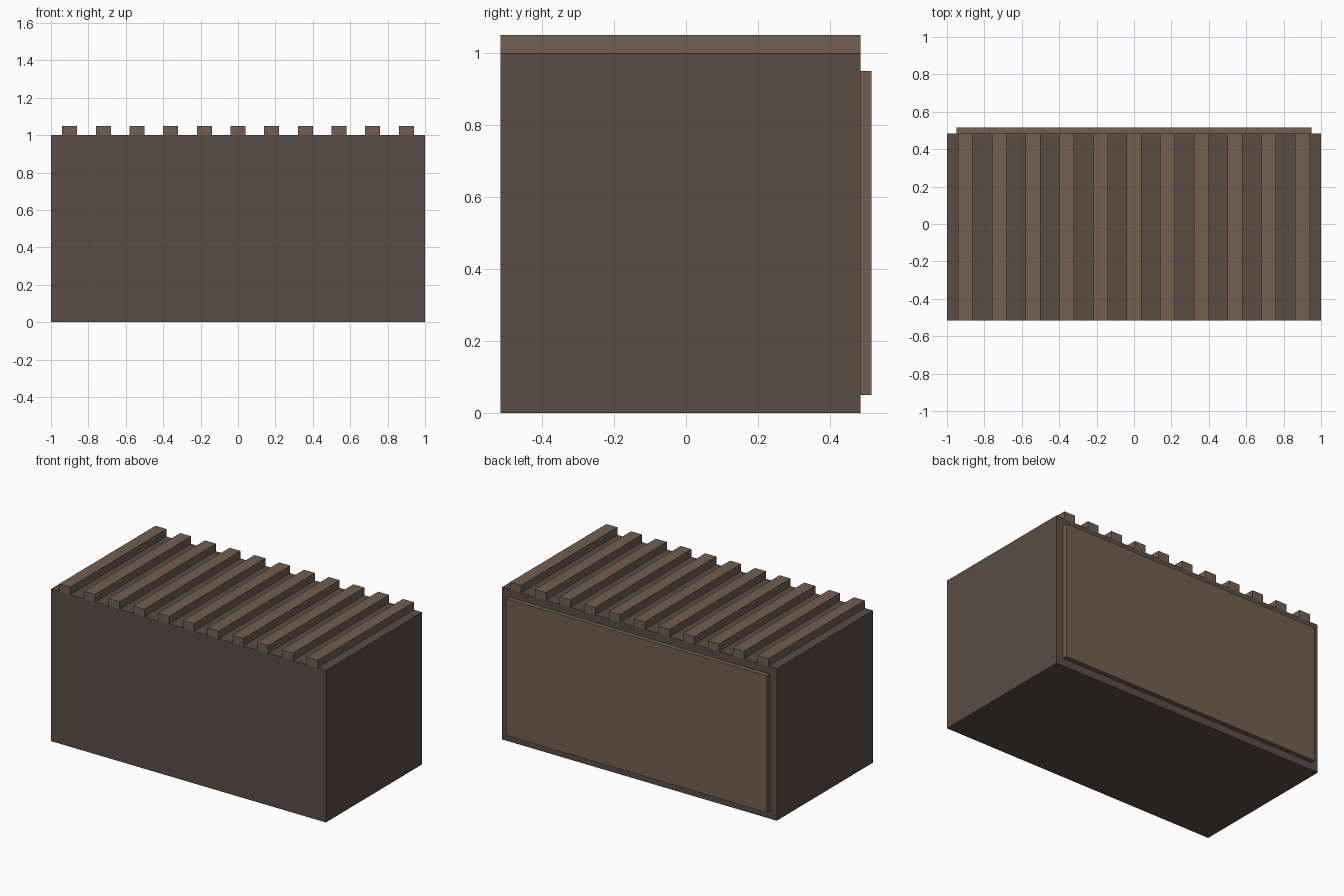
import bpy

if "Cube" in bpy.data.objects:
    bpy.data.objects.remove(bpy.data.objects["Cube"])


def material(name, rgb):
    m = bpy.data.materials.new(name)
    m.diffuse_color = (*rgb, 1.0)
    m.use_nodes = True
    m.node_tree.nodes["Principled BSDF"].inputs["Base Color"].default_value = m.diffuse_color
    return m


def box(name, lo, hi, mat):
    """Axis-aligned box between two corners."""
    centre = [(a + b) / 2 for a, b in zip(lo, hi)]
    bpy.ops.mesh.primitive_cube_add(size=1, location=centre)
    ob = bpy.context.object
    ob.name = name
    ob.scale = [b - a for a, b in zip(lo, hi)]
    bpy.ops.object.transform_apply(location=False, rotation=False, scale=True)
    ob.data.materials.append(mat)
    return ob


dark = material("dark_brown", (0.10, 0.075, 0.057))
light = material("light_brown", (0.17, 0.115, 0.08))

FRONT, BACK = -0.515, 0.485

# Main crate body
box("body", (-1, FRONT, 0), (1, BACK, 1), dark)

# Raised panel on the back
box("back_panel", (-0.95, BACK, 0.05), (0.95, 0.515, 0.95), light)

# Row of slats across the top
for i in range(11):
    x = -0.9 + 0.18 * i
    box(f"top_slat_{i + 1}", (x - 0.04, FRONT, 1.0), (x + 0.04, BACK, 1.05), light)
